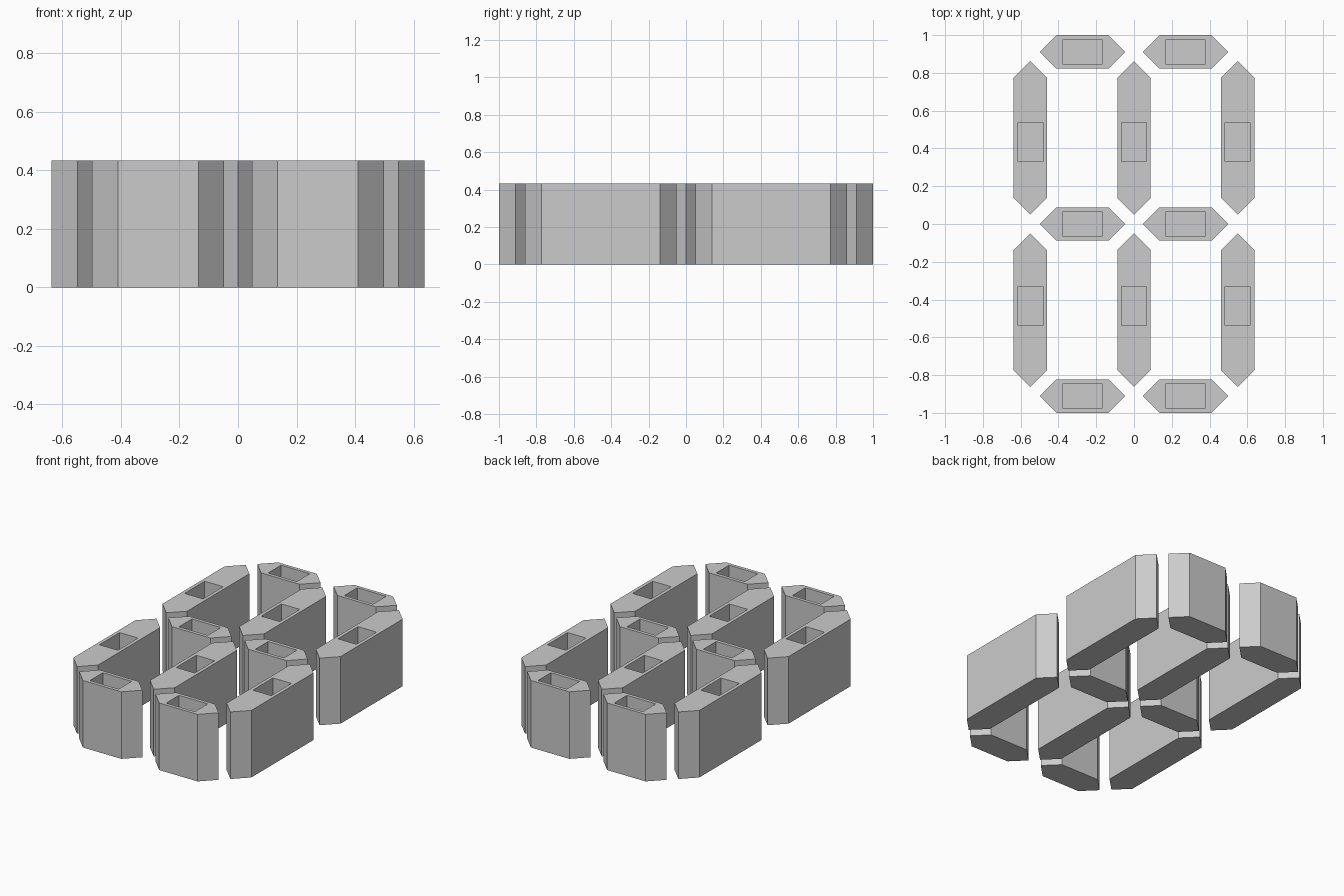
import bpy
import bmesh
import math

HEIGHT = 0.434
HALF_WIDTH = 0.0885
POCKET_HALF_WIDTH = 0.066
POCKET_HALF_LENGTH = 0.103
POCKET_FLOOR = 0.22

cube = bpy.data.objects.get("Cube")
if cube:
    bpy.data.objects.remove(cube, do_unlink=True)

grey = bpy.data.materials.new("light_grey")
grey.use_nodes = True
colour = (0.6, 0.6, 0.6, 1.0)
grey.diffuse_color = colour
grey.node_tree.nodes["Principled BSDF"].inputs["Base Color"].default_value = colour


def make_segment(name, x, y, half_length, pocket_shift=0.0, upright=False):
    """Pointed bar lying along local x, with a rectangular pocket in its top."""
    bm = bmesh.new()
    flat, w = half_length - HALF_WIDTH, HALF_WIDTH
    outline = [(half_length, 0), (flat, w), (-flat, w),
               (-half_length, 0), (-flat, -w), (flat, -w)]
    px, pw = POCKET_HALF_LENGTH, POCKET_HALF_WIDTH
    pocket = [(pocket_shift + sx * px, sy * pw)
              for sx, sy in ((1, 1), (-1, 1), (-1, -1), (1, -1))]

    def ring(points, z):
        return [bm.verts.new((a, b, z)) for a, b in points]

    def walls(low, high):
        for i in range(len(low)):
            j = (i + 1) % len(low)
            bm.faces.new((low[i], low[j], high[j], high[i]))

    # Outer shell
    base, rim = ring(outline, 0), ring(outline, HEIGHT)
    bm.faces.new(base[::-1])
    walls(base, rim)

    # Pocket floor and walls
    floor, mouth = ring(pocket, POCKET_FLOOR), ring(pocket, HEIGHT)
    bm.faces.new(floor)
    walls(mouth, floor)

    # Top face around the pocket
    bm.faces.new((rim[1], rim[2], mouth[1], mouth[0]))
    bm.faces.new((rim[2], rim[3], rim[4], mouth[2], mouth[1]))
    bm.faces.new((rim[4], rim[5], mouth[3], mouth[2]))
    bm.faces.new((rim[5], rim[0], rim[1], mouth[0], mouth[3]))

    bmesh.ops.recalc_face_normals(bm, faces=bm.faces)
    mesh = bpy.data.meshes.new(name)
    bm.to_mesh(mesh)
    bm.free()
    mesh.materials.append(grey)
    obj = bpy.data.objects.new(name, mesh)
    obj.location = (x, y, 0)
    if upright:
        obj.rotation_euler.z = math.pi / 2
    bpy.context.collection.objects.link(obj)


# Short bars across
for row, y in (("front", -0.911), ("middle", 0), ("back", 0.911)):
    for side, s in (("right", -1), ("left", 1)):
        make_segment(f"{row}_{side}_short_bar", s * 0.273, y, 0.226)

# Long bars running front to back
for row, s in (("front", -1), ("back", 1)):
    for side, x in (("right", -0.549), ("centre", 0), ("left", 0.549)):
        make_segment(f"{row}_{side}_long_bar", x, s * 0.456, 0.406, -s * 0.021, True)
